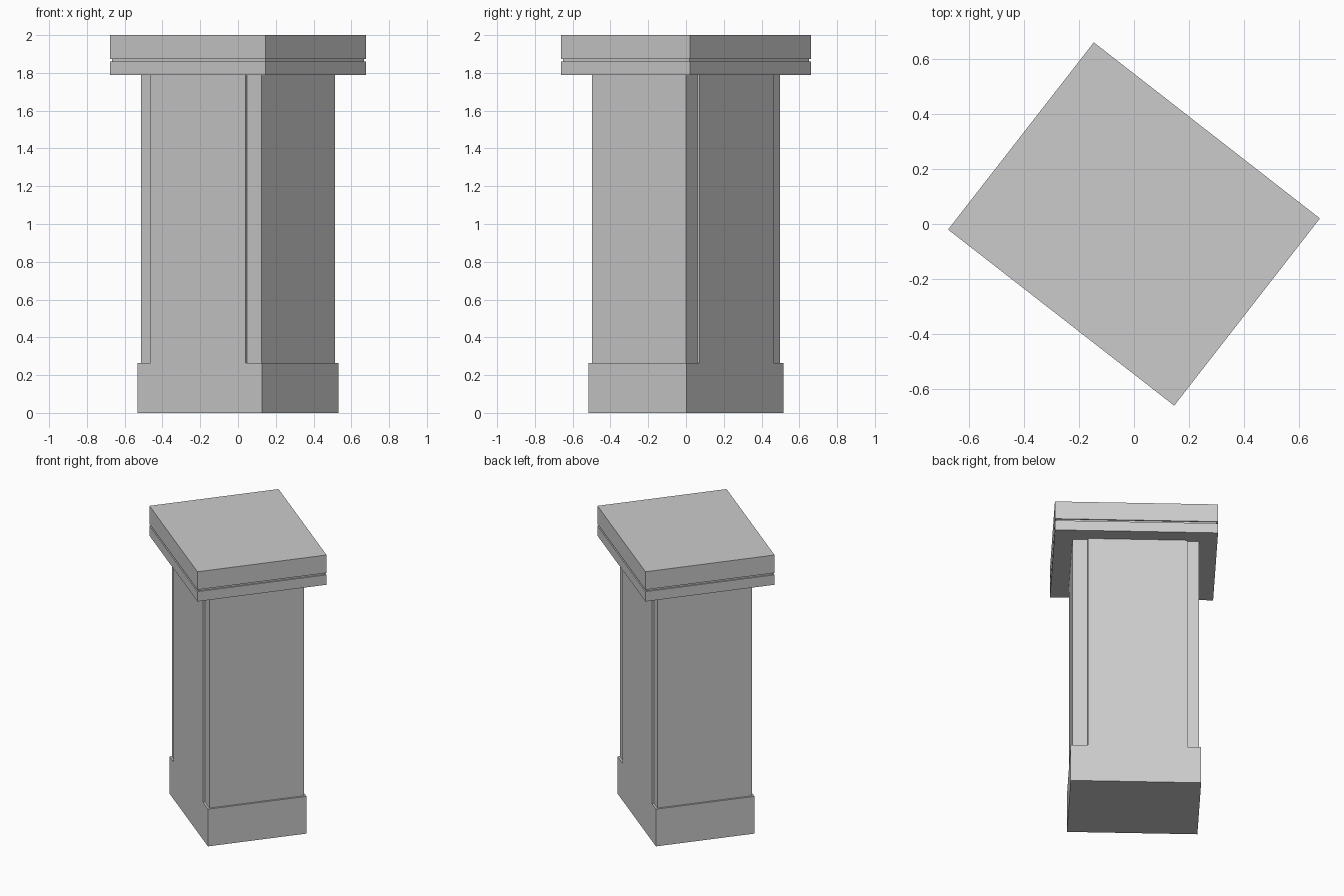
import bpy
from math import radians

if "Cube" in bpy.data.objects:
    bpy.data.objects.remove(bpy.data.objects["Cube"])

TURN = radians(-37.9)  # whole pedestal is turned about z


def prism(name, outline, z0, z1):
    """Extrude a closed 2D outline between two heights."""
    n = len(outline)
    verts = [(x, y, z) for z in (z0, z1) for x, y in outline]
    faces = [tuple(reversed(range(n))), tuple(range(n, 2 * n))]
    faces += [(i, (i + 1) % n, n + (i + 1) % n, n + i) for i in range(n)]
    mesh = bpy.data.meshes.new(name)
    mesh.from_pydata(verts, [], faces)
    obj = bpy.data.objects.new(name, mesh)
    obj.rotation_euler.z = TURN
    bpy.context.collection.objects.link(obj)
    return obj


def rect(hx, hy):
    return [(-hx, -hy), (hx, -hy), (hx, hy), (-hx, hy)]


# Plinth block
prism("base", rect(0.418, 0.33), 0.0, 0.263)

# Shaft: raised centre panels on the two long sides, recessed corner strips
half = [(-0.405, -0.316), (-0.331, -0.316), (-0.331, -0.33),
        (0.308, -0.33), (0.308, -0.316), (0.405, -0.316)]
prism("shaft", half + [(x, -y) for x, y in reversed(half)], 0.263, 1.79)

# Cap: two slabs separated by a shallow groove
prism("cap_lower_slab", rect(0.5225, 0.4325), 1.79, 1.86)
prism("cap_groove", rect(0.514, 0.424), 1.86, 1.873)
prism("cap_upper_slab", rect(0.5225, 0.4325), 1.873, 2.0)
